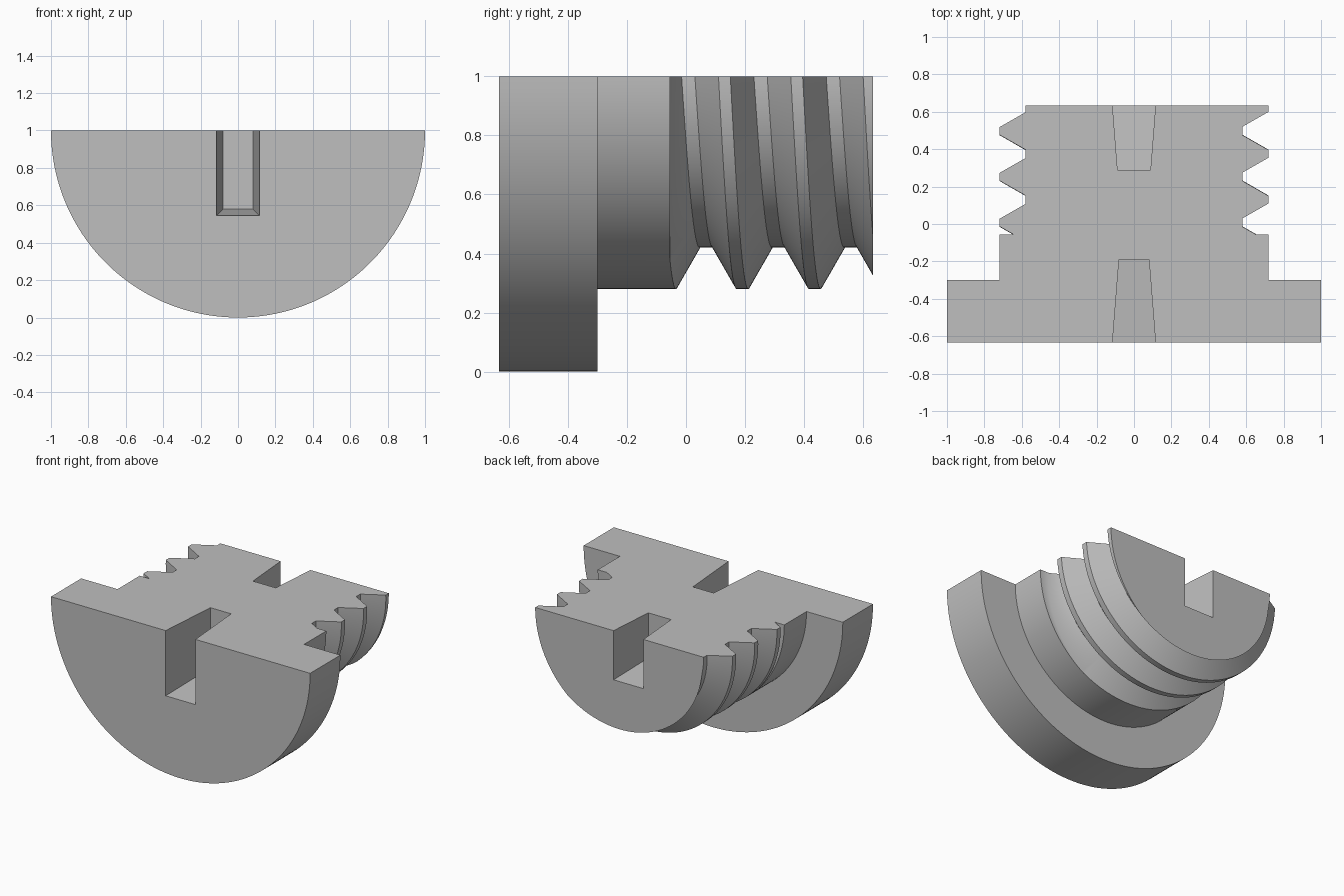
import bpy, bmesh, math

if "Cube" in bpy.data.objects:
    bpy.data.objects.remove(bpy.data.objects["Cube"])

FRONT, BACK = -0.633, 0.634
HEAD_END, NECK_END = -0.30, -0.055
HEAD_R, CREST_R, ROOT_R = 1.0, 0.72, 0.58
PITCH, CREST_HALF, FLANK, ROOT_W = 0.245, 0.02, 0.08, 0.045
STEPS = 96

grey = bpy.data.materials.new("plain grey")
grey.use_nodes = True
colour = (0.52, 0.52, 0.52, 1)
grey.diffuse_color = colour
grey.node_tree.nodes["Principled BSDF"].inputs["Base Color"].default_value = colour


def make_object(name, bm):
    bmesh.ops.remove_doubles(bm, verts=bm.verts[:], dist=1e-5)
    bmesh.ops.recalc_face_normals(bm, faces=bm.faces[:])
    mesh = bpy.data.meshes.new(name)
    bm.to_mesh(mesh)
    bm.free()
    mesh.materials.append(grey)
    obj = bpy.data.objects.new(name, mesh)
    bpy.context.collection.objects.link(obj)
    return obj


def section(angle):
    """(radius, y) outline of the bolt at one angle, thread shifted along the helix."""
    start = 0.13 + PITCH * angle / (2 * math.pi)

    def radius(y):
        u = abs(((y - start) / PITCH + 0.5) % 1 - 0.5) * PITCH
        return CREST_R - (CREST_R - ROOT_R) * min(max((u - CREST_HALF) / FLANK, 0), 1)

    foot = CREST_HALF + FLANK
    ys = [NECK_END]
    for turn in range(-2, 3):
        for offset in (-CREST_HALF, CREST_HALF, foot, foot + ROOT_W):
            ys.append(min(max(start + turn * PITCH + offset, NECK_END), BACK))
    ys.append(BACK)
    return ([(0, FRONT), (HEAD_R, FRONT), (HEAD_R, HEAD_END), (CREST_R, HEAD_END),
             (CREST_R, NECK_END)] + [(radius(y), y) for y in ys] + [(0, BACK)])


# Half bolt: sections swept half a turn below the flat cut
bm = bmesh.new()
rows = []
for i in range(STEPS + 1):
    a = math.pi * i / STEPS
    rows.append([bm.verts.new((r * math.cos(a), y, 1 - r * math.sin(a)))
                 for r, y in section(a)])
for p, q in zip(rows, rows[1:]):
    for j in range(len(p) - 1):
        bm.faces.new((p[j], p[j + 1], q[j + 1], q[j]))
bm.faces.new(rows[0])
bm.faces.new(rows[-1])
bolt = make_object("half_bolt", bm)


def cut_slot(y_open, y_end, half_open, half_end, z_open, z_end):
    """Tapered slot, open at one end of the bolt and at the flat cut."""
    over = 1.2  # carry the taper on past the open end
    grow = lambda end, opened: end + (opened - end) * over
    bm = bmesh.new()
    ends = []
    for y, w, z in ((y_end, half_end, z_end),
                    (grow(y_end, y_open), grow(half_end, half_open), grow(z_end, z_open))):
        ends.append([bm.verts.new(c) for c in
                     ((-w, y, z), (w, y, z), (w, y, 1.2), (-w, y, 1.2))])
    a, b = ends
    bm.faces.new(a)
    bm.faces.new(b)
    for i in range(4):
        k = (i + 1) % 4
        bm.faces.new((a[i], a[k], b[k], b[i]))
    cutter = make_object("slot_cutter", bm)
    cutter.hide_render = True
    mod = bolt.modifiers.new("slot", "BOOLEAN")
    mod.operation = "DIFFERENCE"
    mod.solver = "EXACT"
    mod.object = cutter
    bpy.ops.object.modifier_apply(modifier=mod.name)
    bpy.data.objects.remove(cutter)


bpy.ops.object.select_all(action="DESELECT")
bolt.select_set(True)
bpy.context.view_layer.objects.active = bolt

# Driver slot in the head, shorter slot in the threaded end
cut_slot(FRONT, -0.19, 0.115, 0.08, 0.545, 0.58)
cut_slot(BACK, 0.29, 0.115, 0.088, 0.657, 0.685)

bpy.ops.object.shade_smooth_by_angle(angle=math.radians(30))
